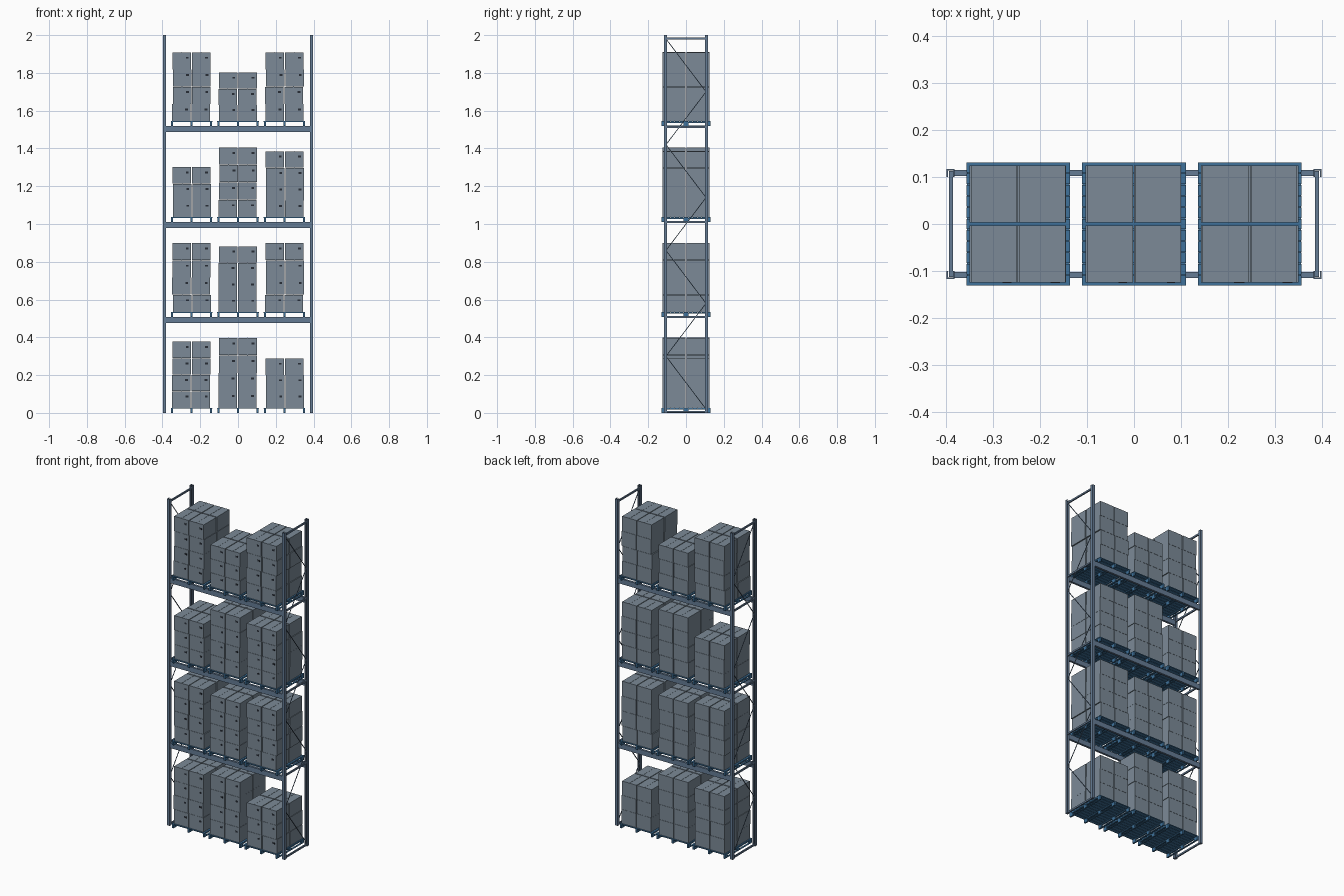
import bpy, bmesh, math, random
from mathutils import Matrix, Vector

if "Cube" in bpy.data.objects:
    bpy.data.objects.remove(bpy.data.objects["Cube"])

random.seed(4)


def material(name, rgb):
    m = bpy.data.materials.new(name)
    m.diffuse_color = (*rgb, 1)
    m.use_nodes = True
    m.node_tree.nodes["Principled BSDF"].inputs["Base Color"].default_value = m.diffuse_color
    return m


STEEL = material("rack_steel", (0.13, 0.2, 0.3))
BLUE = material("pallet_blue", (0.05, 0.17, 0.33))
CARTON = material("carton_blue_grey", (0.2, 0.255, 0.31))
DARK = material("label_dark", (0.02, 0.025, 0.035))


def add_box(bm, lo, hi):
    lo, hi = Vector(lo), Vector(hi)
    m = Matrix.Translation((lo + hi) / 2) @ Matrix.Diagonal((*(hi - lo), 1))
    bmesh.ops.create_cube(bm, size=1, matrix=m)


def add_bar(bm, a, b, w, t):
    # square bar between two points lying in a y-z plane
    a, b = Vector(a), Vector(b)
    d = b - a
    m = (Matrix.Translation((a + b) / 2) @ d.to_track_quat('Z', 'X').to_matrix().to_4x4()
         @ Matrix.Diagonal((w, t, d.length, 1)))
    bmesh.ops.create_cube(bm, size=1, matrix=m)


def add_prism(bm, pts, vec):
    # extrude a closed profile along a vector
    f = bm.faces.new([bm.verts.new(p) for p in pts])
    r = bmesh.ops.extrude_face_region(bm, geom=[f])
    bmesh.ops.translate(bm, vec=vec, verts=[v for v in r["geom"] if isinstance(v, bmesh.types.BMVert)])


def finish(bm, name, mat):
    bmesh.ops.recalc_face_normals(bm, faces=bm.faces)
    me = bpy.data.meshes.new(name)
    bm.to_mesh(me)
    bm.free()
    ob = bpy.data.objects.new(name, me)
    bpy.context.collection.objects.link(ob)
    me.materials.append(mat)
    return ob


LEVELS = [0.0, 0.508, 1.01, 1.518]
PX = [-0.246, 0.0, 0.246]

# Side frames: four channel uprights, horizontal ties, zigzag bracing
for sx, side in ((-1, "left"), (1, "right")):
    for sy, end in ((-1, "front"), (1, "back")):
        bm = bmesh.new()
        prof = [(-.0085, .0085), (.0085, .0085), (.0085, -.0085), (.0055, -.0085),
                (.0055, .0055), (-.0055, .0055), (-.0055, -.0085), (-.0085, -.0085)]
        add_prism(bm, [(sx * .3895 + x, sy * (.1085 + y), 0) for x, y in prof], (0, 0, 2))
        finish(bm, f"{side}_{end}_upright", STEEL)
    bm = bmesh.new()
    x = sx * 0.3885
    for z in (0.006, 0.508, 1.01, 1.514, 1.982):
        add_box(bm, (x - .004, -.113, z - .005), (x + .004, .113, z + .005))
    finish(bm, f"{side}_frame_ties", STEEL)
    bm = bmesh.new()
    for i in range(7):
        s = 1 if i % 2 == 0 else -1
        add_bar(bm, (x, s * .106, .02 + .28 * i), (x, -s * .106, .3 + .28 * i), .004, .003)
    finish(bm, f"{side}_frame_diagonals", STEEL)

# Load beams
for n, z in enumerate(LEVELS[1:], 1):
    for sy, end in ((-1, "front"), (1, "back")):
        bm = bmesh.new()
        add_box(bm, (-.382, sy * .1085 - .0065, z - .031), (.382, sy * .1085 + .0065, z))
        finish(bm, f"{end}_beam_{n}", STEEL)


def pallet(cx, z, name):
    bm = bmesh.new()
    n, pitch = 11, .264 / 11
    for i in range(n):                       # deck boards
        y = -.132 + i * pitch
        add_box(bm, (cx - .11, y + .001, z + .022), (cx + .11, y + pitch - .001, z + .027))
    for dx in (-.104, 0, .104):              # stringers, feet and skids
        add_box(bm, (cx + dx - .005, -.131, z + .017), (cx + dx + .005, .131, z + .022))
        add_box(bm, (cx + dx - .005, -.131, z), (cx + dx + .005, .131, z + .004))
        for y in (-.119, 0, .119):
            add_box(bm, (cx + dx - .005, y - .012, z + .004), (cx + dx + .005, y + .012, z + .017))
    finish(bm, name, BLUE)


def cartons(cx, z0, z1, layers, name):
    bm, lb = bmesh.new(), bmesh.new()
    h = (z1 - z0) / layers
    for k in range(layers):
        z = z0 + k * h
        jx = random.uniform(-.004, .004) if k < layers - 1 else 0
        for sx in (-1, 1):
            x = cx + sx * .0512 + jx
            for sy in (-1, 1):
                y = sy * .0635
                add_box(bm, (x - .049, y - .0605, z), (x + .049, y + .0605, z + h - .001))
                # raised seam tape along the top
                add_box(bm, (x - .0015, y - .0605, z + h - .0015), (x + .0015, y + .0605, z + h))
                if sy < 0:                   # dark label on the front
                    add_box(lb, (x + .021, y - .0615, z + h * .62), (x + .036, y - .060, z + h * .62 + .01))
    finish(bm, name, CARTON)
    finish(lb, name + "_labels", DARK)


# Loaded pallets: (top height, layers) for each bay of each level
LOADS = [[(.378, 4), (.398, 4), (.288, 3)],
         [(.90, 4), (.882, 4), (.90, 4)],
         [(1.302, 3), (1.406, 4), (1.386, 4)],
         [(1.91, 4), (1.802, 3), (1.91, 4)]]
for n, (z, row) in enumerate(zip(LEVELS, LOADS), 1):
    for b, (cx, (top, layers)) in enumerate(zip(PX, row), 1):
        pallet(cx, z, f"pallet_{n}_{b}")
        cartons(cx, z + .027, top, layers, f"cartons_{n}_{b}")
